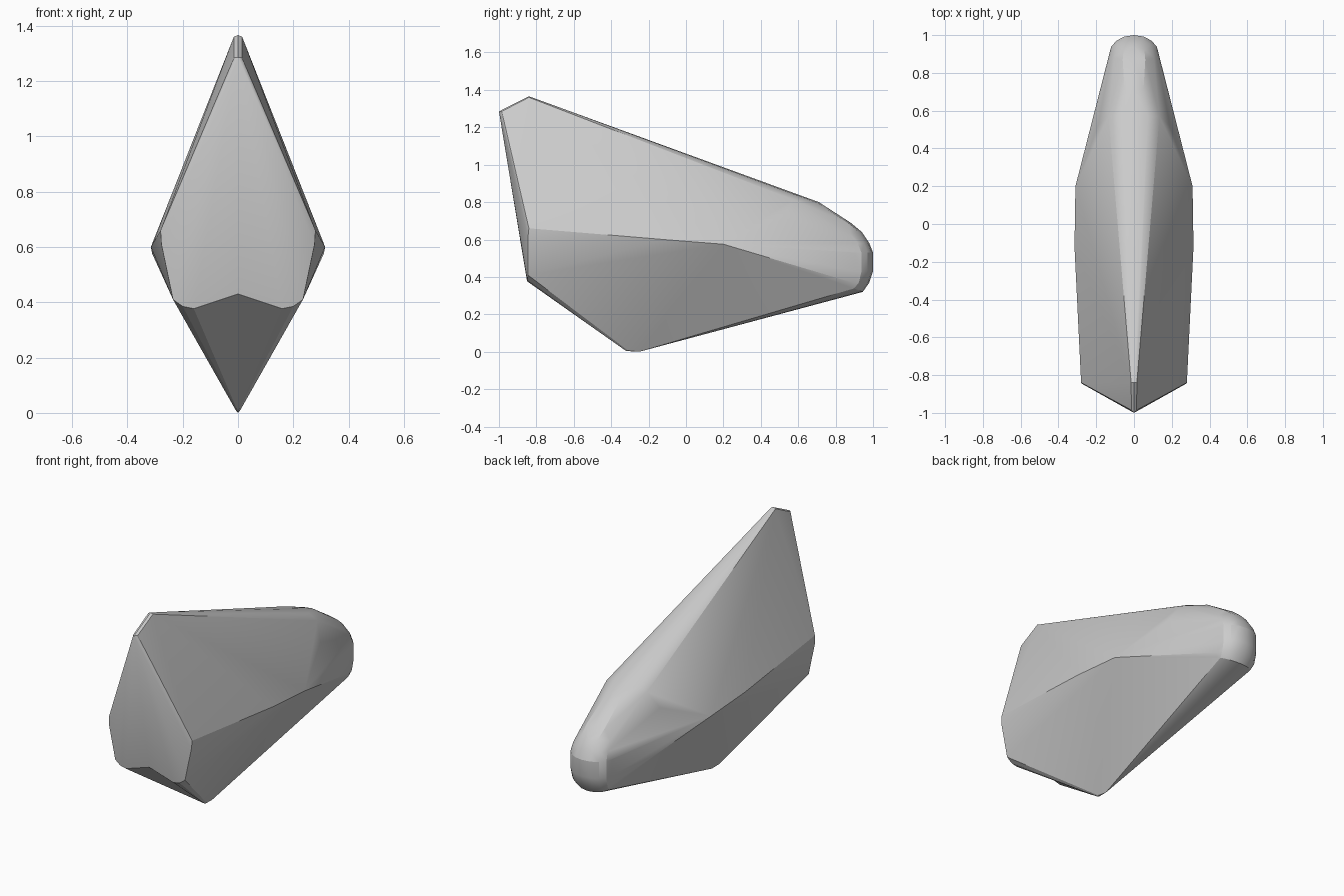
import bpy, bmesh, math

if "Cube" in bpy.data.objects:
    bpy.data.objects.remove(bpy.data.objects["Cube"])

# Right half of the gem-like body: key corners, grouped by area
tip = [(0, -1, 1.285), (.014, -.985, 1.285), (0, -.84, 1.366), (.015, -.84, 1.36)]
front_rim = [(.28, -.84, .66), (.277, -.845, .61), (.235, -.845, .41),
             (.2, -.848, .385), (.16, -.85, .377), (0, -.855, .43)]
waist = [(.315, -.12, .6), (.31, .2, .575)]
keel = [(0, -.32, .004), (0, -.25, 0), (.006, -.31, .006)]
shoulder = [(.19, .52, .715), (.135, .57, .815), (.075, .57, .845), (.13, .9, .5), (.105, .88, .63)]
crest = [(0, .71, .80), (.05, .71, .793), (.1, .69, .765), (0, .88, .69), (.06, .87, .685),
         (0, .94, .64), (.055, .925, .64)]

# Rounded rear end: stacked arcs given by depth, width and height
def rear_arc(y_end, depth, width, z, rise=0):
    pts = []
    for i in range(5):
        a = math.radians(i * 22.5)
        pts.append((width * math.sin(a), y_end - depth * (1 - math.cos(a)), z + rise * (1 - math.cos(a))))
    return pts

rear = (rear_arc(.945, .075, .12, .32, .03) + rear_arc(.98, .09, .128, .37)
        + rear_arc(1, .1, .131, .43) + rear_arc(1, .1, .131, .53)
        + rear_arc(.98, .1, .125, .58))

# Hull the half, then open it along the centre plane
bm = bmesh.new()
for p in tip + front_rim + waist + keel + shoulder + crest + rear:
    bm.verts.new(p)
bmesh.ops.remove_doubles(bm, verts=bm.verts[:], dist=.002)
bmesh.ops.convex_hull(bm, input=bm.verts[:])
bmesh.ops.delete(bm, geom=[v for v in bm.verts if not v.link_faces], context='VERTS')
inner = [f for f in bm.faces if all(abs(v.co.x) < 1e-4 for v in f.verts)]
bmesh.ops.delete(bm, geom=inner, context='FACES')
bmesh.ops.recalc_face_normals(bm, faces=bm.faces[:])
if sum(f.normal.x * f.calc_area() for f in bm.faces) < 0:
    bmesh.ops.reverse_faces(bm, faces=bm.faces[:])

mesh = bpy.data.meshes.new("faceted_body")
bm.to_mesh(mesh)
bm.free()
body = bpy.data.objects.new("faceted_body", mesh)
bpy.context.collection.objects.link(body)
bpy.context.view_layer.objects.active = body
body.select_set(True)

# Mirror the second half, smooth the rounded end only
mirror = body.modifiers.new("mirror", 'MIRROR')
mirror.use_clip = True
bpy.ops.object.modifier_apply(modifier=mirror.name)
bpy.ops.object.shade_smooth_by_angle(angle=math.radians(20))
